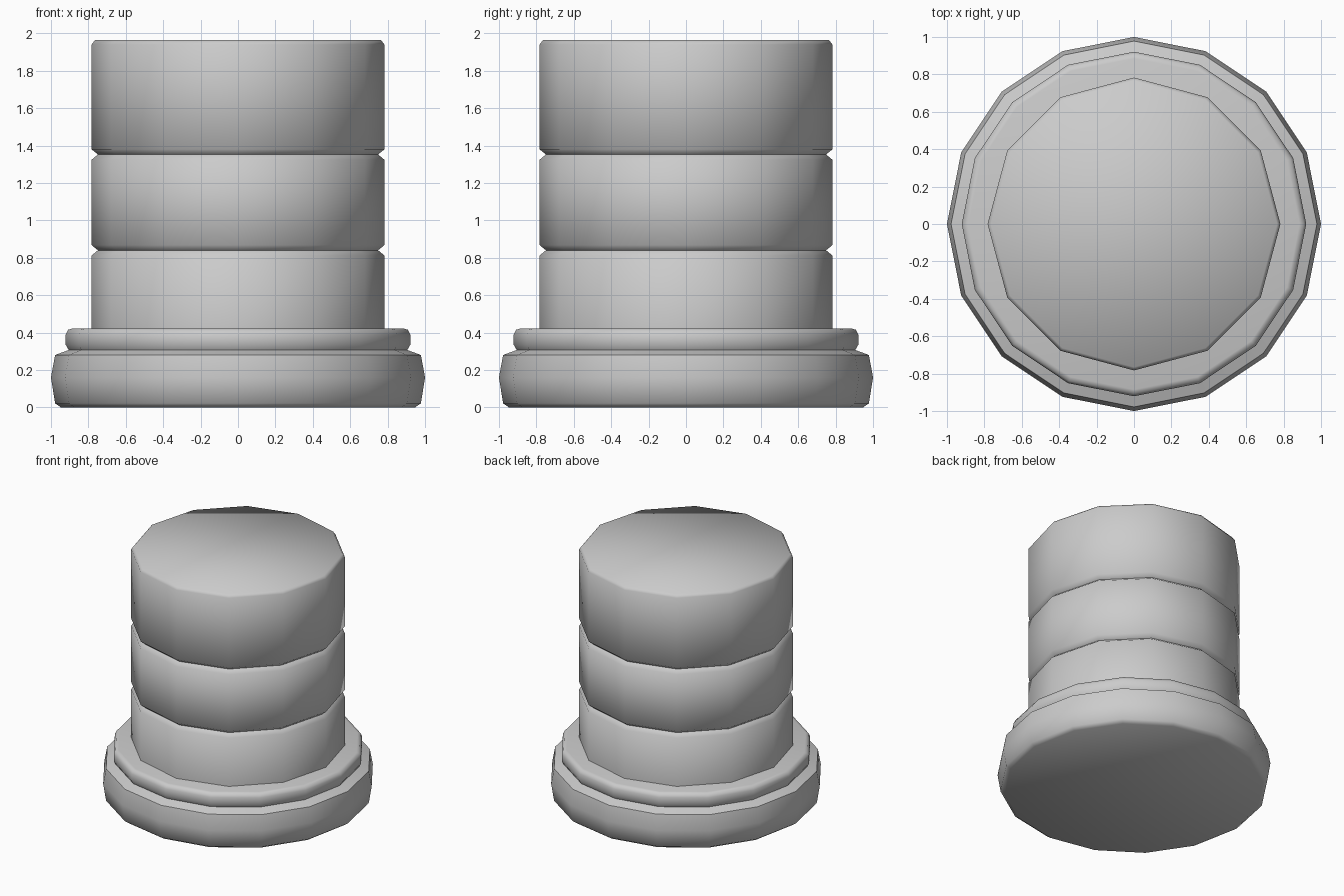
import bpy, bmesh, math

if "Cube" in bpy.data.objects:
    bpy.data.objects.remove(bpy.data.objects["Cube"])


def lathe(name, profile, sides, angle):
    """Spin a (radius, z) profile into a closed, capped solid."""
    bm = bmesh.new()
    rings = []
    for r, z in profile:
        rings.append([bm.verts.new((r * math.cos(2 * math.pi * i / sides),
                                    r * math.sin(2 * math.pi * i / sides), z))
                      for i in range(sides)])
    for a, b in zip(rings, rings[1:]):
        for i in range(sides):
            j = (i + 1) % sides
            bm.faces.new((a[i], a[j], b[j], b[i]))
    bm.faces.new(list(reversed(rings[0])))
    bm.faces.new(rings[-1])
    mesh = bpy.data.meshes.new(name)
    bm.to_mesh(mesh)
    bm.free()
    obj = bpy.data.objects.new(name, mesh)
    bpy.context.collection.objects.link(obj)
    bpy.ops.object.select_all(action='DESELECT')
    obj.select_set(True)
    bpy.context.view_layer.objects.active = obj
    bpy.ops.object.shade_smooth_by_angle(angle=math.radians(angle))
    return obj


# Rounded plinth with a stepped upper lip
lathe("base", [(0.947, 0), (0.978, 0.022), (1.0, 0.16), (0.978, 0.28),
               (0.905, 0.307), (0.921, 0.335), (0.921, 0.39),
               (0.908, 0.415), (0.885, 0.422)], 16, 50)

# Twelve-sided shaft with two V grooves and a bevelled top edge
shaft = [(0.783, 0.42)]
for z in (0.84, 1.352):
    shaft += [(0.783, z - 0.028), (0.749, z), (0.783, z + 0.028)]
shaft += [(0.783, 1.94), (0.765, 1.963)]
lathe("column", shaft, 12, 60)
